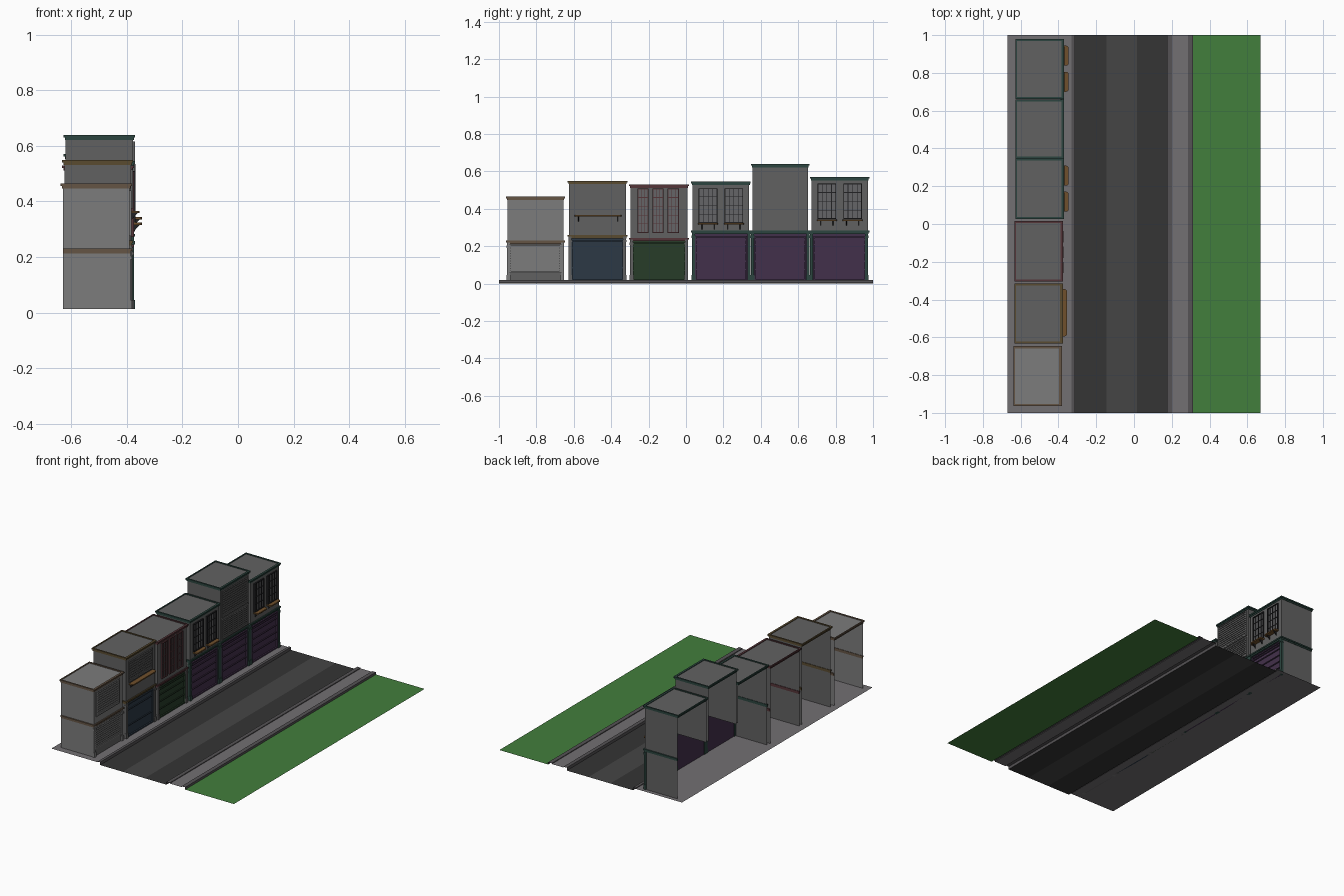
import bpy, bmesh

if "Cube" in bpy.data.objects:
    bpy.data.objects.remove(bpy.data.objects["Cube"])

MATS = {}
def mat(name, col):
    m = bpy.data.materials.new(name)
    m.diffuse_color = (*col, 1)
    m.use_nodes = True
    m.node_tree.nodes["Principled BSDF"].inputs["Base Color"].default_value = m.diffuse_color
    MATS[name] = m

for n, c in {
    "pavement": (.17, .16, .17), "curb": (.09, .085, .09), "asphalt": (.035, .035, .035),
    "asphalt_light": (.06, .06, .06), "grass": (.055, .21, .045), "wall": (.12, .12, .12),
    "wall_light": (.20, .20, .20), "black": (.015, .015, .017), "glass": (.13, .13, .135),
    "purple": (.055, .03, .07), "green": (.02, .045, .022), "navy": (.025, .04, .06),
    "tan": (.13, .09, .06), "gold": (.10, .07, .03), "maroon": (.09, .035, .04),
    "teal": (.025, .06, .05), "terracotta": (.16, .08, .025)}.items():
    mat(n, c)

def finish(name, bm, *mats):
    me = bpy.data.meshes.new(name)
    bm.normal_update()
    bm.to_mesh(me)
    bm.free()
    ob = bpy.data.objects.new(name, me)
    bpy.context.collection.objects.link(ob)
    for m in mats:
        me.materials.append(MATS[m])
    return ob

def box(bm, x0, x1, y0, y1, z0, z1):
    vs = bmesh.ops.create_cube(bm, size=1)["verts"]
    for v in vs:
        v.co = ((x0 + x1) / 2 + v.co.x * (x1 - x0), (y0 + y1) / 2 + v.co.y * (y1 - y0),
                (z0 + z1) / 2 + v.co.z * (z1 - z0))
    return vs

def boxes(name, items, m):
    bm = bmesh.new()
    for b in items:
        box(bm, *b)
    return finish(name, bm, m)

def sheets(name, quads, m):
    bm = bmesh.new()
    for q in quads:
        bm.faces.new([bm.verts.new(p) for p in q])
    return finish(name, bm, m)

def side(y, x0, x1, z0, z1):
    return [(x0, y, z0), (x1, y, z0), (x1, y, z1), (x0, y, z1)]

def front(x, y0, y1, z0, z1):
    return [(x, y0, z0), (x, y1, z0), (x, y1, z1), (x, y0, z1)]

def frame(x0, x1, y0, y1, z0, z1, t):
    return [(x0, x1, y0, y0 + t, z0, z1), (x0, x1, y1 - t, y1, z0, z1),
            (x0, x1, y0 + t, y1 - t, z0, z0 + t), (x0, x1, y0 + t, y1 - t, z1 - t, z1)]

# Street cross-section swept along y as an open sheet
def strip(name, pts, m):
    sheets(name, [[(a[0], -1, a[1]), (b[0], -1, b[1]), (b[0], 1, b[1]), (a[0], 1, a[1])]
                  for a, b in zip(pts, pts[1:])], m)

P, C = .014, .019
strip("left_pavement", [(-.67, P), (-.33, P)], "pavement")
strip("left_curb", [(-.33, P), (-.33, C), (-.312, C), (-.312, 0)], "curb")
strip("road_left_lane", [(-.312, 0), (-.145, 0)], "asphalt")
strip("road_middle", [(-.145, 0), (.015, 0)], "asphalt_light")
strip("road_right_lane", [(.015, 0), (.175, 0)], "asphalt")
strip("right_inner_curb", [(.175, 0), (.175, C), (.2, C), (.2, P)], "curb")
strip("right_pavement", [(.2, P), (.285, P)], "pavement")
strip("right_outer_curb", [(.285, P), (.285, C), (.312, C), (.312, .004)], "curb")
strip("grass_verge", [(.312, .004), (.67, .004)], "grass")

# Stepped moulding along the front and both sides (and the back for roofs)
def cornice(name, xb, xf, y0, y1, z, m, back=False):
    items = []
    for d, za, zb in ((.003, z - .018, z - .009), (.008, z - .009, z)):
        items += [(xf - .006, xf + d, y0 - d, y1 + d, za, zb),
                  (xb, xf - .006, y0 - d, y0 + .003, za, zb),
                  (xb, xf - .006, y1 - .003, y1 + d, za, zb)]
        if back:
            items.append((xb - d, xb, y0 - d, y1 + d, za, zb))
    boxes(name, items, m)

# Louvred shutter: frame plus evenly spaced slats
def louvre(name, x, y0, y1, z0, z1, n, m, posts=()):
    items = frame(x - .002, x + .007, y0, y1, z0, z1, .007)
    pitch = (z1 - z0 - .014) / n
    for i in range(n):
        z = z0 + .007 + i * pitch
        items.append((x - .001, x + .005, y0 + .007, y1 - .007, z + pitch * .2, z + pitch * .8))
    for p in posts:
        items.append((x, x + .006, p - .003, p + .003, z0, z1))
    boxes(name, items, m)

# Sash window: glass with frame and glazing bars
def sash(name, x, y0, y1, z0, z1, cols, rows, m):
    sheets(name + "_glass", [front(x + .002, y0, y1, z0, z1)], "glass")
    items = frame(x, x + .009, y0, y1, z0, z1, .005)
    for i in range(1, cols):
        y = y0 + (y1 - y0) * i / cols
        items.append((x, x + .007, y - .0015, y + .0015, z0, z1))
    for i in range(1, rows):
        z = z0 + (z1 - z0) * i / rows
        items.append((x, x + .006, y0, y1, z - .0015, z + .0015))
    boxes(name + "_bars", items, m)

# Window ledge with rounded front corners on thin brackets
def ledge(name, x, y0, y1, z):
    bm = bmesh.new()
    box(bm, x, x + .031, y0, y1, z - .004, z + .004)
    es = [e for e in bm.edges if all(v.co.x > x + .02 for v in e.verts)
          and abs(e.verts[0].co.z - e.verts[1].co.z) > .001]
    bmesh.ops.bevel(bm, geom=es, offset=.014, segments=4, profile=.5, affect='EDGES')
    finish(name, bm, "terracotta")
    bm = bmesh.new()
    for y in (y0 + .02, y1 - .02):
        tri = [(x, z - .004), (x + .024, z - .004), (x + .016, z - .012), (x, z - .03)]
        f = bm.faces.new([bm.verts.new((a, y - .002, b)) for a, b in tri])
        r = bmesh.ops.extrude_face_region(bm, geom=[f])
        for v in r["geom"]:
            if isinstance(v, bmesh.types.BMVert):
                v.co.y += .004
    finish(name + "_brackets", bm, "black")

# Panelled shop front set back between pilasters
def shop(name, x, y0, y1, top, rails, m):
    sheets(name + "_panel", [front(x - .008, y0, y1, P, top)], m)
    items = frame(x - .008, x + .001, y0 + .012, y1 - .012, P, top - .016, .008)
    items += [(x - .008, x - .002, y0 + .02, y1 - .02, z - .003, z + .003) for z in rails]
    boxes(name + "_rails", items, m)

def pilasters(name, x, ys, top, m):
    items = []
    for y in ys:
        items += [(x - .012, x + .004, y - .008, y + .008, P, top),
                  (x - .012, x + .008, y - .010, y + .010, P, .045),
                  (x - .012, x + .008, y - .010, y + .010, top - .03, top - .018)]
    boxes(name, items, m)

# Houses: y range, back x, front x, mid height, roof height, trim, wall
H = [(-.955, -.655, -.63, -.39, .23, .465, "tan", "wall_light"),
     (-.625, -.322, -.625, -.385, .26, .55, "gold", "wall"),
     (-.297, .008, -.625, -.383, .245, .53, "maroon", "wall"),
     (.035, .338, -.62, -.378, .283, .545, "teal", "wall"),
     (.355, .652, -.62, -.378, .283, .64, "teal", "wall"),
     (.67, .972, -.62, -.378, .283, .57, "teal", "wall")]

for i, (y0, y1, xb, xf, zm, zt, trim, wall) in enumerate(H):
    n = f"house_{i + 1}_"
    sheets(n + "upper_walls", [side(y0, xb, xf, zm - .01, zt), side(y1, xb, xf, zm - .01, zt),
                               front(xf, y0, y1, zm - .015, zt)], wall)
    sheets(n + "roof", [[(xb, y0, zt - .004), (xf, y0, zt - .004),
                         (xf, y1, zt - .004), (xb, y1, zt - .004)]], wall)
    cornice(n + "roof_cornice", xb, xf, y0, y1, zt, trim, True)
    if i < 3:
        sheets(n + "lower_walls", [side(y, xb, xf, P, zm) for y in (y0, y1)], wall)
        cornice(n + "middle_cornice", xb, xf, y0, y1, zm, trim)
        pilasters(n + "pilasters", xf, (y0 + .006, y1 - .006), zm - .008, wall)

# The last three houses share one ground floor
sheets("shared_lower_walls", [side(.035, -.62, -.378, P, .283), side(.972, -.62, -.378, P, .283)], "wall")
cornice("shared_middle_cornice", -.62, -.378, .035, .972, .283, "teal")
pilasters("shared_pilasters", -.378, (.040, .338, .355, .652, .670, .966), .275, "teal")

# Ground-floor fronts
sheets("house_1_shop_panel", [front(-.397, -.955, -.655, P, .225)], "wall_light")
louvre("house_1_shop_louvre", -.395, -.942, -.668, .06, .21, 10, "wall_light")
boxes("house_1_plinth", [(-.397, -.392, -.942, -.668, P, .057)], "wall")
shop("house_2_shop", -.385, -.625, -.322, .25, (.085, .19), "navy")
shop("house_3_shop", -.383, -.297, .008, .235, (.07, .12, .165, .20), "green")
for k in (3, 4, 5):
    shop(f"house_{k + 1}_shop", -.378, H[k][0], H[k][1], .272, (.075, .12, .165, .21, .235), "purple")

# Upper windows
louvre("house_1_shutter", -.39, -.935, -.688, .275, .44, 10, "wall_light", (-.925, -.698))
louvre("house_2_shutter", -.385, -.597, -.35, .375, .515, 8, "wall", (-.5, -.44))
ledge("house_2_ledge", -.385, -.595, -.345, .362)
for j, y in enumerate((-.26, -.18, -.098)):
    sash(f"house_3_window_{j + 1}", -.383, y, y + .06, .272, .508, 3, 5, "maroon")
louvre("house_5_lower_shutter", -.378, .368, .64, .292, .425, 9, "wall")
louvre("house_5_upper_shutter", -.378, .368, .64, .437, .615, 11, "wall")
for k, z0, z1 in ((3, .325, .51), (5, .345, .535)):
    for j in (0, 1):
        y = H[k][0] + .033 + j * .138
        sash(f"house_{k + 1}_window_{j + 1}", -.378, y, y + .1, z0, z1, 4, 4, "black")
        ledge(f"house_{k + 1}_ledge_{j + 1}", -.377, y - .003, y + .103, z0 - .005)
